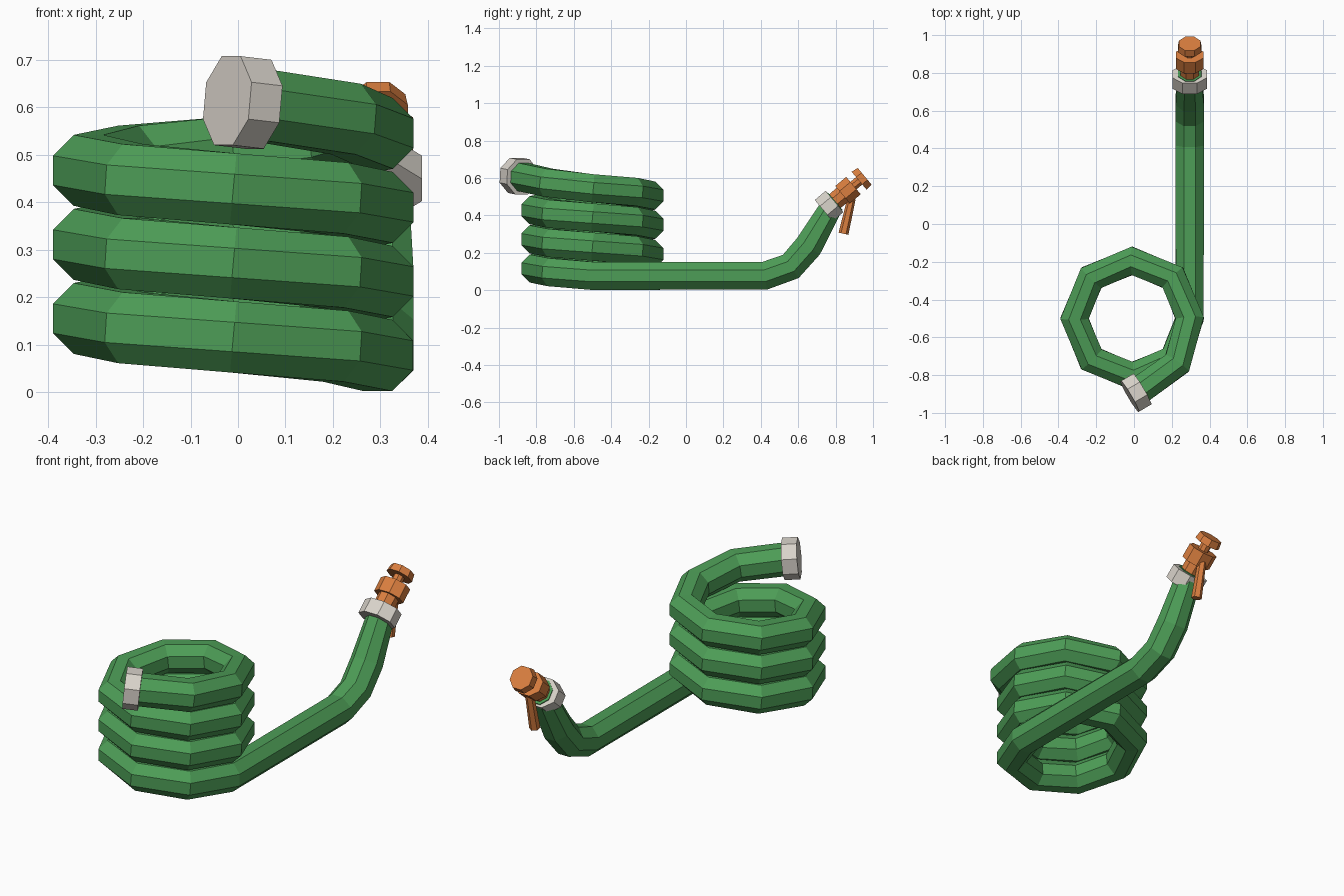
import bpy, bmesh
from math import sin, cos, pi, radians
from mathutils import Vector

if "Cube" in bpy.data.objects:
    bpy.data.objects.remove(bpy.data.objects["Cube"])

UP = Vector((0, 0, 1))


def material(name, rgb):
    m = bpy.data.materials.new(name)
    m.diffuse_color = (*rgb, 1)
    m.use_nodes = True
    m.node_tree.nodes["Principled BSDF"].inputs["Base Color"].default_value = m.diffuse_color
    return m


GREEN = material("hose_green", (0.075, 0.34, 0.095))
ORANGE = material("nozzle_orange", (0.70, 0.21, 0.05))
CREAM = material("collar_cream", (0.70, 0.66, 0.60))


def loft(name, stations, mat, sides=8):
    """Skin rings given as (centre, direction, half width, half height)."""
    bm = bmesh.new()
    rings = []
    for c, t, w, h in stations:
        t = t.normalized()
        right = t.cross(UP).normalized()
        up = right.cross(t)
        ring = []
        for i in range(sides):
            a = 2 * pi * (i + 0.5) / sides
            ring.append(bm.verts.new(c + right * (cos(a) * w) + up * (sin(a) * h)))
        rings.append(ring)
    for a, b in zip(rings, rings[1:]):
        for i in range(sides):
            j = (i + 1) % sides
            bm.faces.new((a[i], a[j], b[j], b[i]))
    bm.faces.new(rings[0][::-1])
    bm.faces.new(rings[-1])
    bmesh.ops.recalc_face_normals(bm, faces=bm.faces)
    me = bpy.data.meshes.new(name)
    bm.to_mesh(me)
    bm.free()
    me.materials.append(mat)
    ob = bpy.data.objects.new(name, me)
    bpy.context.collection.objects.link(ob)
    return ob


def turned(name, origin, axis, profile, mat, squash=1.0, sides=8):
    """Turned part: profile is (distance along axis, radius)."""
    axis = axis.normalized()
    return loft(name, [(origin + axis * d, axis, r, r * squash) for d, r in profile], mat, sides)


# Hose path: raised tail, straight run, three-turn coil, loose end
tip_axis = Vector((0, cos(radians(40)), sin(radians(40))))
end_axis = Vector((-0.85, -0.5, 0.1)).normalized()
tip = Vector((0.295, 0.765, 0.45))
end = Vector((0.01, -0.894, 0.61))
path = [tip + tip_axis * 0.042, Vector((0.295, 0.655, 0.235)),
        Vector((0.295, 0.56, 0.127)), Vector((0.295, 0.42, 0.077))]
for k in range(25):
    a = -k * pi / 4
    path.append(Vector((-0.01 + 0.305 * cos(a), -0.5 + 0.305 * sin(a), 0.077 + 0.0195 * k)))
path += [Vector((0.228, -0.738, 0.575)), end]

R = 0.075 / cos(pi / 8)
stations = []
for i, p in enumerate(path):
    if i == 0:
        t = -tip_axis
    elif i == len(path) - 1:
        t = end_axis
    else:
        t = (p - path[i - 1]).normalized() + (path[i + 1] - p).normalized()
    r = 0.066 if i == 0 else R
    stations.append((p, t, r, r))
loft("hose", stations, GREEN)

# Collars at both ends
turned("end_collar", end, end_axis, [(-0.038, 0.102), (0.038, 0.102)], CREAM)
turned("nozzle_collar", tip, tip_axis, [(-0.038, 0.1), (0.038, 0.1)], CREAM, 0.8)

# Nozzle: neck, body, stem and spray head
turned("nozzle_neck", tip, tip_axis, [(0.03, 0.052), (0.1, 0.052)], ORANGE)
turned("nozzle_body", tip, tip_axis, [(0.094, 0.08), (0.17, 0.08)], ORANGE, 0.82)
turned("nozzle_stem", tip, tip_axis, [(0.165, 0.028), (0.22, 0.028)], ORANGE)
turned("spray_head", tip, tip_axis, [(0.21, 0.068), (0.248, 0.062)], ORANGE)

# Trigger hanging below the body
top, bottom = Vector((0.295, 0.885, 0.49)), Vector((0.295, 0.842, 0.302))
turned("trigger", top, bottom - top, [(0, 0.022), ((bottom - top).length, 0.027)], ORANGE, 1.0, 6)
